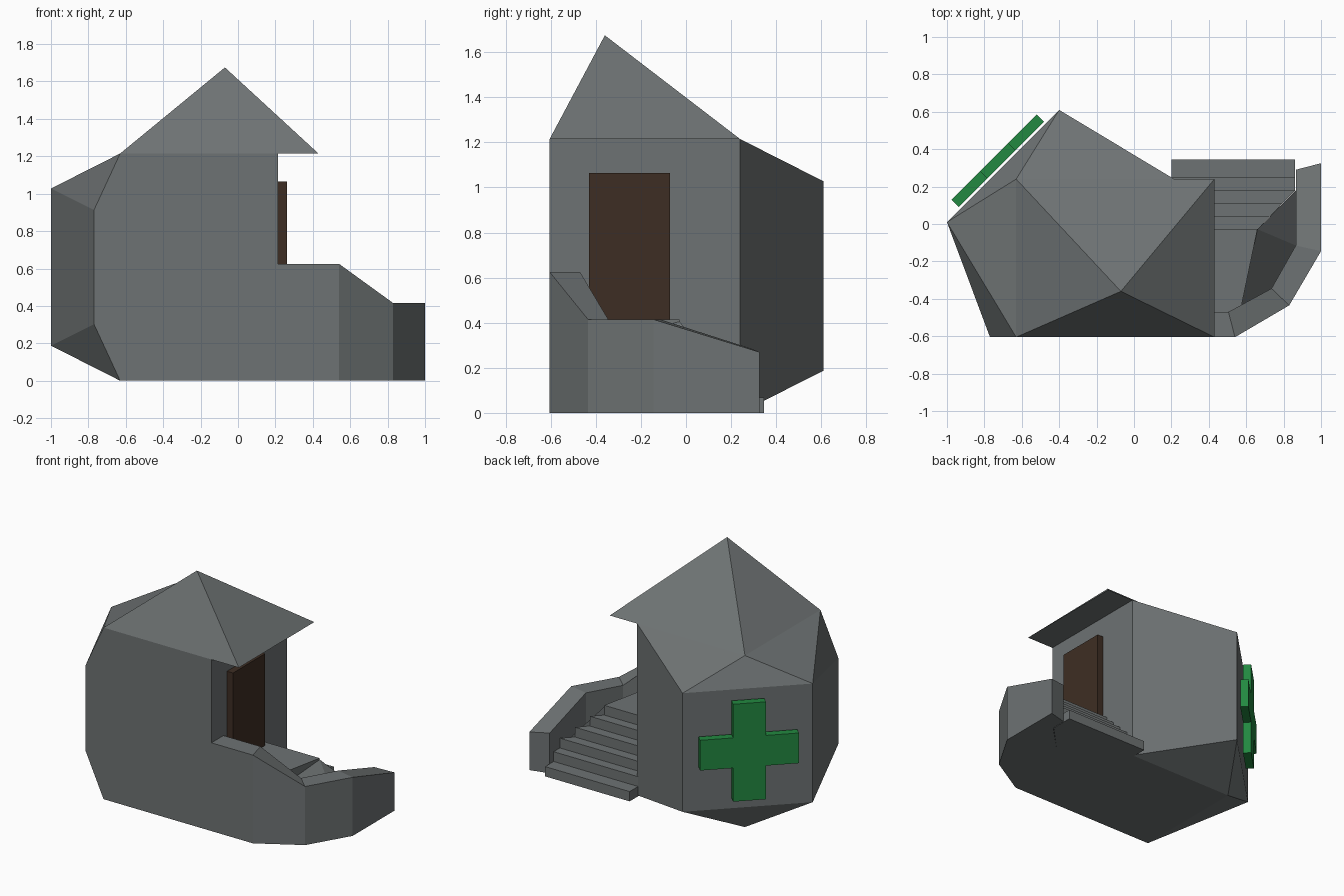
import bpy, bmesh, math
from mathutils import Matrix, Vector

if "Cube" in bpy.data.objects:
    bpy.data.objects.remove(bpy.data.objects["Cube"])


def material(name, rgb):
    m = bpy.data.materials.new(name)
    m.diffuse_color = (*rgb, 1)
    m.use_nodes = True
    m.node_tree.nodes["Principled BSDF"].inputs["Base Color"].default_value = m.diffuse_color
    return m


STONE = material("grey stone", (0.155, 0.17, 0.172))
WOOD = material("dark brown wood", (0.048, 0.027, 0.017))
GREEN = material("sign green", (0.016, 0.25, 0.052))


def finish(name, bm, mat):
    bmesh.ops.recalc_face_normals(bm, faces=bm.faces[:])
    me = bpy.data.meshes.new(name)
    bm.to_mesh(me)
    bm.free()
    me.materials.append(mat)
    ob = bpy.data.objects.new(name, me)
    bpy.context.collection.objects.link(ob)
    return ob


def hull(name, pts, mat):
    bm = bmesh.new()
    for p in pts:
        bm.verts.new(p)
    bmesh.ops.convex_hull(bm, input=bm.verts[:])
    bmesh.ops.dissolve_limit(bm, angle_limit=math.radians(0.5),
                             verts=bm.verts[:], edges=bm.edges[:])
    return finish(name, bm, mat)


def prism(name, tops, mat, bottom=0.0):
    """Closed column under a polygon whose corners may differ in height."""
    bm = bmesh.new()
    up = [bm.verts.new(p) for p in tops]
    lo = [bm.verts.new((p[0], p[1], bottom)) for p in tops]
    bm.faces.new(up)
    bm.faces.new(lo[::-1])
    for i in range(len(up)):
        j = (i + 1) % len(up)
        bm.faces.new((up[i], lo[i], lo[j], up[j]))
    return finish(name, bm, mat)


# Main tower: block with bulging left and back sides
H = 1.215
MID = H / 2
pts = []
for s in (-1, 1):
    pts += [(x, y, MID + s * MID) for x in (-0.63, 0.215) for y in (-0.605, 0.24)]
    pts += [(-1, 0.01, MID + s * 0.42), (-0.4, 0.61, MID + s * 0.42),
            (-0.77, -0.605, MID + s * 0.305)]
hull("tower_body", pts, STONE)

# Pyramid roof overhanging the door side
hull("roof", [(x, y, H) for x in (-0.63, 0.43) for y in (-0.605, 0.24)]
     + [(-0.07, -0.36, 1.675)], STONE)

# Door
prism("door", [(0.2, -0.43, 1.065), (0.262, -0.43, 1.065),
               (0.262, -0.07, 1.065), (0.2, -0.07, 1.065)], WOOD, 0.4)

# Curved parapet wall round the stairs
outer = [(0.215, -0.605, 0.625), (0.54, -0.605, 0.625), (0.83, -0.435, 0.415),
         (1, -0.145, 0.415), (1, 0.325, 0.27)]
inner = [(0.215, -0.47, 0.625), (0.505, -0.47, 0.625), (0.735, -0.345, 0.415),
         (0.865, -0.115, 0.415), (0.865, 0.29, 0.285)]
bm = bmesh.new()
rings = []
for o, i in zip(outer, inner):
    rings.append([bm.verts.new(p) for p in
                  (o, i, (i[0], i[1], 0), (o[0], o[1], 0))])
for a, b in zip(rings, rings[1:]):
    for k in range(4):
        n = (k + 1) % 4
        bm.faces.new((a[k], a[n], b[n], b[k]))
bm.faces.new(rings[0])
bm.faces.new(rings[-1][::-1])
finish("stair_parapet", bm, STONE)

# Steps and landing, trimmed diagonally beside the parapet
LAND = 0.415
edges = [0.345, 0.25, 0.18, 0.11, 0.04, -0.028]


def trim(y):
    return 0.862 if y >= 0.18 else 0.66 + (y + 0.028) * 0.97


for k in range(5):
    a, b = edges[k], edges[k + 1]
    z = LAND * (k + 1) / 6
    prism("step_%d" % (k + 1), [(0.2, b, z), (trim(b), b, z),
                                (trim(a), a, z), (0.2, a, z)], STONE)
prism("landing", [(0.2, -0.475, LAND), (0.505, -0.475, LAND),
                  (0.575, -0.435, LAND), (0.66, -0.028, LAND),
                  (0.2, -0.028, LAND)], STONE)

# Sloping hollow between the landing and the parapet
P, K = (0.66, -0.028, 0.405), (0.865, -0.115, 0.15)
prism("hollow_front", [(0.575, -0.435, 0.3), (0.735, -0.345, 0.09), K, P], STONE)
prism("hollow_back", [K, (0.865, 0.18, 0.14), P], STONE)

# Green cross sign on the diagonal rear face
half, arm = (0.322, 0.345), 0.107
bm = bmesh.new()
outline = []
for sx, sz in ((1, 1), (-1, 1), (-1, -1), (1, -1)):
    c = [(half[0] * sx, arm * sz), (arm * sx, arm * sz), (arm * sx, half[1] * sz)]
    outline += c if sx * sz > 0 else c[::-1]
f = bm.faces.new([bm.verts.new((x, 0, z)) for x, z in outline])
ext = bmesh.ops.extrude_face_region(bm, geom=[f])
bmesh.ops.translate(bm, vec=(0, 0.055, 0),
                    verts=[v for v in ext["geom"] if isinstance(v, bmesh.types.BMVert)])
cross = finish("cross_sign", bm, GREEN)
n = Vector((-1, 1, 0)).normalized()
cross.matrix_world = (Matrix.Translation(Vector((-0.705, 0.315, 0.61)) + n * 0.006)
                      @ Matrix.Rotation(math.radians(45), 4, 'Z'))
